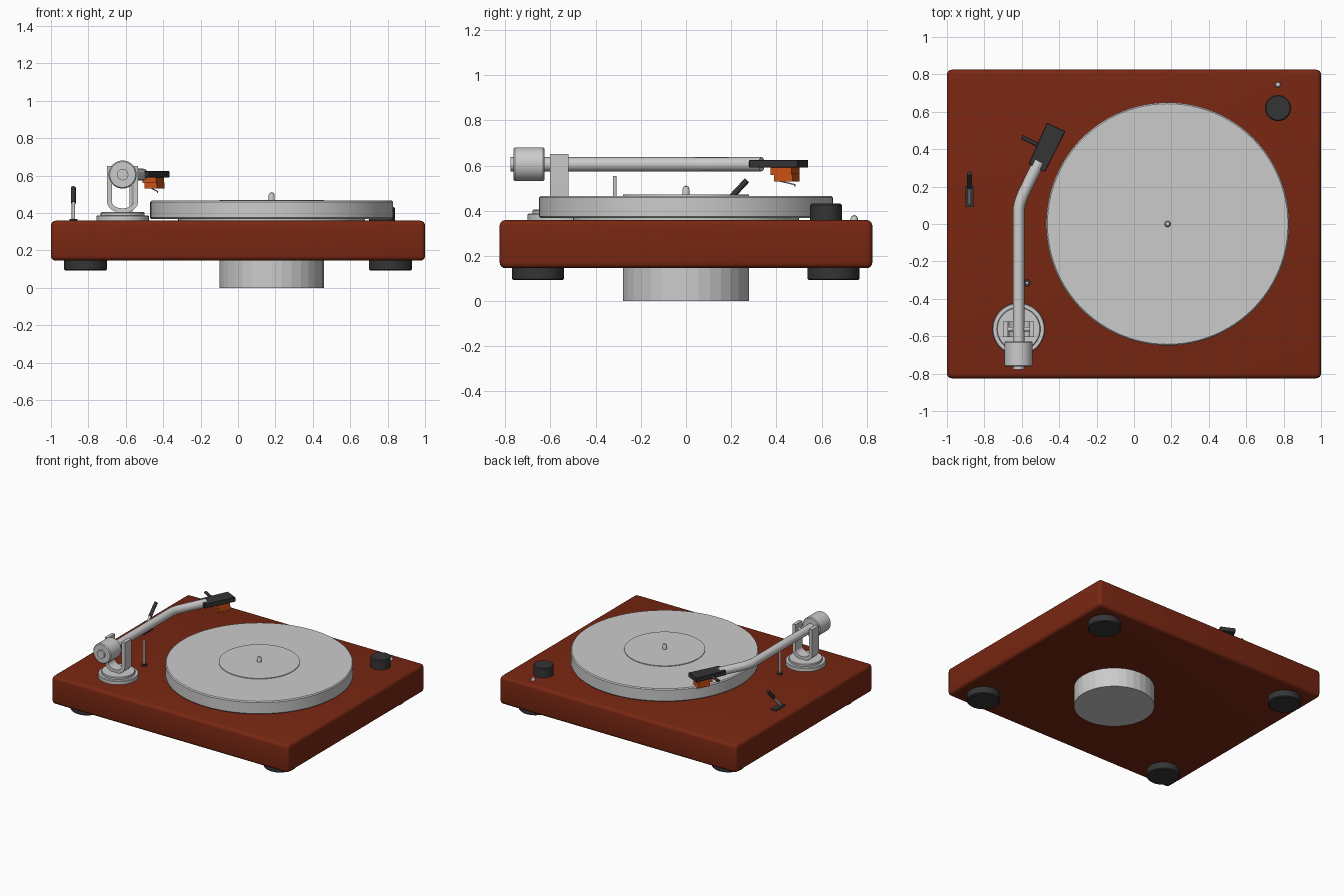
import bpy, bmesh, math
from mathutils import Vector, Matrix

if "Cube" in bpy.data.objects:
    bpy.data.objects.remove(bpy.data.objects["Cube"])


def mat(name, col):
    m = bpy.data.materials.new(name)
    m.diffuse_color = (*col, 1)
    m.use_nodes = True
    m.node_tree.nodes["Principled BSDF"].inputs["Base Color"].default_value = m.diffuse_color
    return m


WOOD = mat("red_wood", (0.19, 0.02, 0.006))
METAL = mat("silver_metal", (0.60, 0.60, 0.60))
BLACK = mat("black_plastic", (0.035, 0.035, 0.037))
ORANGE = mat("orange_plastic", (0.60, 0.085, 0.008))


def finish(name, bm, m, smooth=True):
    bmesh.ops.recalc_face_normals(bm, faces=bm.faces)
    me = bpy.data.meshes.new(name)
    bm.to_mesh(me)
    bm.free()
    ob = bpy.data.objects.new(name, me)
    bpy.context.collection.objects.link(ob)
    me.materials.append(m)
    if smooth:
        bpy.ops.object.select_all(action='DESELECT')
        ob.select_set(True)
        bpy.context.view_layer.objects.active = ob
        bpy.ops.object.shade_smooth_by_angle(angle=math.radians(35))
    return ob


def lathe(name, profile, origin, m, axis=(0, 0, 1), n=48, smooth=True):
    """Spin an (r, h) profile around an axis; r = 0 ends close to a point."""
    bm = bmesh.new()
    rot = Vector((0, 0, 1)).rotation_difference(Vector(axis)).to_matrix()
    rings = []
    for r, h in profile:
        count = 1 if r == 0 else n
        rings.append([bm.verts.new(rot @ Vector((r * math.cos(2 * math.pi * i / n),
                                                 r * math.sin(2 * math.pi * i / n), h)) + Vector(origin))
                      for i in range(count)])
    for a, b in zip(rings, rings[1:]):
        for i in range(n):
            j = (i + 1) % n
            q = [a[i % len(a)], a[j % len(a)], b[j % len(b)], b[i % len(b)]]
            bm.faces.new(list(dict.fromkeys(q)))
    return finish(name, bm, m, smooth)


def disc(name, r, z0, z1, xy, m, bevel=0.0, n=48, smooth=True):
    b = bevel
    prof = [(0, z0), (r - b, z0), (r, z0 + b), (r, z1 - b), (r - b, z1), (0, z1)]
    if not b:
        prof = [(0, z0), (r, z0), (r, z1), (0, z1)]
    return lathe(name, prof, (*xy, 0), m, n=n, smooth=smooth)


def rod(name, a, b, r, m, n=16):
    a, b = Vector(a), Vector(b)
    h = (b - a).length
    return lathe(name, [(0, 0), (r, 0), (r, h), (0, h)], a, m, axis=(b - a).normalized(), n=n)


def box(name, size, loc, m, yaw=0.0, bevel=0.0, seg=1, pitch=0.0, front=1.0):
    bm = bmesh.new()
    bmesh.ops.create_cube(bm, size=1)
    for v in bm.verts:
        if v.co.y > 0:
            v.co.x *= front
        v.co *= Vector(size)
    if bevel:
        bmesh.ops.bevel(bm, geom=bm.edges[:], offset=bevel, segments=seg, profile=0.5, affect='EDGES')
    bm.transform(Matrix.Translation(loc) @ Matrix.Rotation(yaw, 4, 'Z') @ Matrix.Rotation(pitch, 4, 'X'))
    return finish(name, bm, m)


# Plinth, feet and motor housing
box("plinth", (2.0, 1.65, 0.213), (0, 0, 0.2525), WOOD, bevel=0.025, seg=4)
for sx, fx in (("left", -0.815), ("right", 0.815)):
    for sy, fy in (("front", -0.655), ("back", 0.652)):
        disc(f"{sy}_{sx}_foot", 0.115, 0.093, 0.16, (fx, fy), BLACK, bevel=0.006)
PX = 0.18
disc("motor_housing", 0.28, 0.0, 0.16, (PX, 0), METAL, n=32, smooth=False)

# Platter, label disc and spindle
disc("platter", 0.65, 0.368, 0.466, (PX, 0), METAL, bevel=0.007, n=96)
disc("platter_bearing", 0.5, 0.35, 0.38, (PX, 0), METAL, n=64)
disc("label_disc", 0.28, 0.45, 0.471, (PX, 0), METAL, n=64)
lathe("spindle", [(0, 0.45), (0.016, 0.45), (0.016, 0.496), (0.011, 0.507), (0, 0.512)],
      (PX, 0, 0), METAL, n=20)

# Speed knob and indicator lamp
disc("speed_knob", 0.07, 0.35, 0.432, (0.77, 0.62), BLACK, bevel=0.006)
lathe("indicator_lamp", [(0, 0.35), (0.016, 0.35), (0.016, 0.368), (0.011, 0.377), (0, 0.381)],
      (0.77, 0.745, 0), METAL, n=16)

# Cueing lever
box("lever_plate", (0.042, 0.11, 0.012), (-0.88, 0.147, 0.363), BLACK)
rod("lever_stem", (-0.88, 0.11, 0.362), (-0.88, 0.20, 0.46), 0.009, METAL)
rod("lever_grip", (-0.88, 0.195, 0.455), (-0.88, 0.27, 0.535), 0.013, BLACK)

# Tonearm base
AX, AY, AZ = -0.617, -0.562, 0.606
disc("arm_base", 0.14, 0.35, 0.387, (AX, AY), METAL, bevel=0.004)
disc("arm_base_step", 0.117, 0.38, 0.405, (AX, AY), METAL, bevel=0.004)

# U-shaped yoke: outline in xz, extruded along y
steps = [math.pi + math.pi * i / 12 for i in range(13)]
outer = [(0.083 * math.cos(a), 0.46 + 0.06 * math.sin(a)) for a in steps]
inner = [(0.057 * math.cos(a), 0.46 + 0.035 * math.sin(a)) for a in steps]
outer = [(-0.083, 0.652)] + outer + [(0.083, 0.652)]
inner = [(-0.057, 0.652)] + inner + [(0.057, 0.652)]
bm = bmesh.new()
for (a, b), (c, d) in zip(zip(outer, outer[1:]), zip(inner, inner[1:])):
    bm.faces.new([bm.verts.new((AX + x, AY - 0.041, z)) for x, z in (a, b, d, c)])
bmesh.ops.remove_doubles(bm, verts=bm.verts, dist=1e-5)
ext = bmesh.ops.extrude_face_region(bm, geom=bm.faces[:])
bmesh.ops.translate(bm, vec=(0, 0.082, 0),
                    verts=[v for v in ext["geom"] if isinstance(v, bmesh.types.BMVert)])
finish("arm_yoke", bm, METAL)
rod("arm_pivot_pin", (AX - 0.075, AY, AZ), (AX + 0.075, AY, AZ), 0.012, METAL)

# Counterweight
w = 0.075
lathe("counterweight", [(0, -0.763), (w - 0.006, -0.763), (w, -0.757), (w, -0.633), (w - 0.006, -0.627), (0, -0.627)],
      (AX, 0, AZ), METAL, axis=(0, 1, 0))

# Bent arm tube as a bevelled curve
cu = bpy.data.curves.new("arm_tube", 'CURVE')
cu.dimensions = '3D'
cu.bevel_depth = 0.031
cu.bevel_resolution = 6
cu.use_fill_caps = True
cu.resolution_u = 12
sp = cu.splines.new('BEZIER')
sp.bezier_points.add(3)
path = [((AX, -0.777), (0, 0.1)), ((AX, 0.06), (0, 0.05)),
        ((-0.573, 0.2), (0.022, 0.045)), ((-0.507, 0.335), (0.02, 0.042))]
for p, ((x, y), (tx, ty)) in zip(sp.bezier_points, path):
    p.co = (x, y, AZ)
    p.handle_left = (x - tx, y - ty, AZ)
    p.handle_right = (x + tx, y + ty, AZ)
tube = bpy.data.objects.new("arm_tube", cu)
bpy.context.collection.objects.link(tube)
cu.materials.append(METAL)

# Headshell, finger lift, cartridge and stylus
YAW = -math.radians(25.5)
box("headshell", (0.098, 0.243, 0.034), (-0.468, 0.409, 0.608), BLACK, yaw=YAW, bevel=0.003, front=1.12)
rod("finger_lift", (-0.50, 0.415, 0.606), (-0.60, 0.465, 0.612), 0.011, BLACK)
box("cartridge_body", (0.078, 0.104, 0.035), (-0.452, 0.438, 0.577), ORANGE, yaw=YAW)
box("cartridge_lower", (0.074, 0.09, 0.034), (-0.447, 0.447, 0.547), ORANGE, yaw=YAW)
rod("stylus", (-0.466, 0.405, 0.534), (-0.43, 0.482, 0.516), 0.003, METAL, n=8)
rod("stylus_tip", (-0.43, 0.482, 0.518), (-0.43, 0.482, 0.508), 0.003, METAL, n=8)

# Arm rest post
disc("arm_rest_foot", 0.02, 0.35, 0.372, (-0.572, -0.315), BLACK, n=20)
disc("arm_rest_post", 0.008, 0.36, 0.555, (-0.572, -0.315), METAL, n=16)
